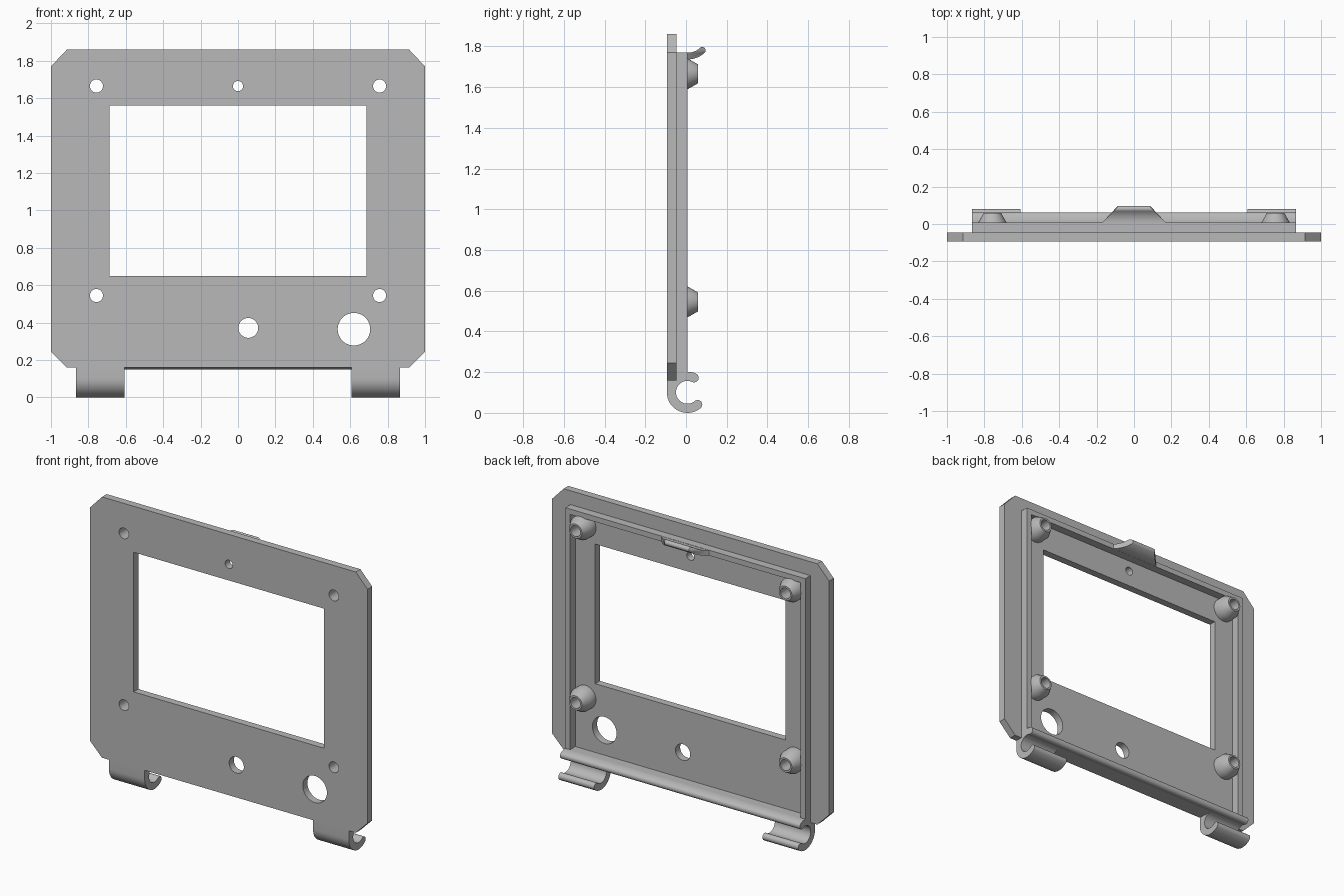
import bpy, bmesh
from math import cos, sin, radians, pi
from mathutils import Matrix, Vector

if "Cube" in bpy.data.objects:
    bpy.data.objects.remove(bpy.data.objects["Cube"], do_unlink=True)

grey = bpy.data.materials.new("light grey plastic")
grey.use_nodes = True
grey.diffuse_color = (0.48, 0.48, 0.48, 1)
grey.node_tree.nodes["Principled BSDF"].inputs["Base Color"].default_value = grey.diffuse_color

FRONT, FLOOR, BACK = -0.094, -0.046, 0.007   # depth levels: face, plate back, rim back
RIM_X = 0.865

# Local profile axes -> world: XZ drawings extrude along y, YZ drawings along x
XZ = Matrix(((1, 0, 0, 0), (0, 0, -1, 0), (0, 1, 0, 0), (0, 0, 0, 1)))
YZ = Matrix(((0, 0, 1, 0), (1, 0, 0, 0), (0, 1, 0, 0), (0, 0, 0, 1)))


def finish(ob):
    """Clean the mesh, colour it and smooth only its round faces."""
    bm = bmesh.new()
    bm.from_mesh(ob.data)
    bmesh.ops.remove_doubles(bm, verts=bm.verts, dist=1e-5)
    bmesh.ops.recalc_face_normals(bm, faces=bm.faces)
    bm.to_mesh(ob.data)
    bm.free()
    ob.data.materials.clear()
    ob.data.materials.append(grey)
    bpy.ops.object.select_all(action='DESELECT')
    ob.select_set(True)
    bpy.context.view_layer.objects.active = ob
    bpy.ops.object.shade_smooth_by_angle()
    return ob


def slab(name, loops, start, end, axes):
    """Extrude a drawing of closed loops (inner loops become holes)."""
    cu = bpy.data.curves.new(name, 'CURVE')
    cu.dimensions, cu.fill_mode = '2D', 'BOTH'
    cu.extrude = (end - start) / 2
    for loop in loops:
        sp = cu.splines.new('POLY')
        sp.points.add(len(loop) - 1)
        for p, (u, v) in zip(sp.points, loop):
            p.co = (u, v, 0, 1)
        sp.use_cyclic_u = True
    ob = bpy.data.objects.new(name, cu)
    bpy.context.collection.objects.link(ob)
    bpy.ops.object.select_all(action='DESELECT')
    ob.select_set(True)
    bpy.context.view_layer.objects.active = ob
    bpy.ops.object.convert(target='MESH')
    ob = bpy.context.view_layer.objects.active
    ob.name = name
    ob.data.transform(axes)
    offset = axes.to_3x3() @ Vector((0, 0, 1))
    ob.data.transform(Matrix.Translation(Vector(map(abs, offset)) * (start + end) / 2))
    return finish(ob)


def arc(c, r, a, b, n=16):
    return [(c[0] + r * cos(radians(a + (b - a) * i / n)),
             c[1] + r * sin(radians(a + (b - a) * i / n))) for i in range(n + 1)]


def band(c, inner, outer, a, b):
    """Curved strip from angle a to b with a rounded tip at b."""
    turn = 180 if b > a else -180
    tip = arc(c, (inner + outer) / 2, b, b, 1)[0]
    cap = arc(tip, (outer - inner) / 2, b, b + turn, 12)
    return arc(c, outer, a, b) + cap[1:-1] + arc(c, inner, b, a)


def rect(x, z0, z1):
    return [(-x, z0), (x, z0), (x, z1), (-x, z1)]


# Faceplate with clipped corners, window and holes
outline = [(-0.915, 0.16), (0.915, 0.16), (1, 0.245), (1, 1.77),
           (0.915, 1.86), (-0.915, 1.86), (-1, 1.77), (-1, 0.245)]
mounts = [(x, z) for x in (-0.757, 0.757) for z in (0.545, 1.665)]
holes = [arc(m, 0.035, 0, 354, 59) for m in mounts]
for centre, r in (((0, 1.665), 0.027), ((0.055, 0.372), 0.053), ((0.62, 0.365), 0.087)):
    holes.append(arc(centre, r, 0, 354, 59))
slab("faceplate", [outline, rect(0.687, 0.65, 1.56)] + holes, FRONT, FLOOR, XZ)

# Raised rim around the back
slab("back_rim", [rect(RIM_X, 0.157, 1.77), rect(0.83, 0.202, 1.735)], FLOOR, BACK, XZ)

# Rolled lip along the bottom of the rim, and the two hooks below it
HINGE, R_IN, R_OUT = (BACK, 0.101), 0.056, 0.101
slab("bottom_lip", [band(HINGE, R_IN, R_OUT, 90, 65)], -RIM_X, RIM_X, YZ)
hook = band(HINGE, R_IN, R_OUT, 180, 310)[:-17] + arc(HINGE, R_IN, 310, 90, 32)
hook += [(BACK, 0.16), (FRONT, 0.16)]
slab("left_hook", [hook], 0.607, RIM_X, YZ)
slab("right_hook", [hook], -RIM_X, -0.607, YZ)

# Upturned latch tab at the top, narrowing toward its tip
tab = slab("latch_tab", [band((BACK, 1.861), 0.0925, 0.1255, 270, 312)], -1, 1, YZ)
for v in tab.data.vertices:
    t = min(max((v.co.y - BACK) / 0.083, 0), 1)
    v.co.x *= 0.172 + (0.088 - 0.172) * t

# Hollow screw bosses with coned ends
section = [(0.035, FLOOR), (0.076, FLOOR), (0.076, BACK), (0.047, 0.058), (0.035, 0.058)]
for x, z in mounts:
    name = ("left" if x > 0 else "right") + ("_upper" if z > 1 else "_lower") + "_boss"
    bm = bmesh.new()
    vs = [bm.verts.new((r, y, 0)) for r, y in section]
    es = [bm.edges.new((vs[i - 1], vs[i])) for i in range(len(vs))]
    bmesh.ops.spin(bm, geom=vs + es, cent=(0, 0, 0), axis=(0, 1, 0), angle=2 * pi, steps=48)
    bmesh.ops.translate(bm, verts=bm.verts, vec=(x, 0, z))
    me = bpy.data.meshes.new(name)
    bm.to_mesh(me)
    bm.free()
    boss = bpy.data.objects.new(name, me)
    bpy.context.collection.objects.link(boss)
    finish(boss)
